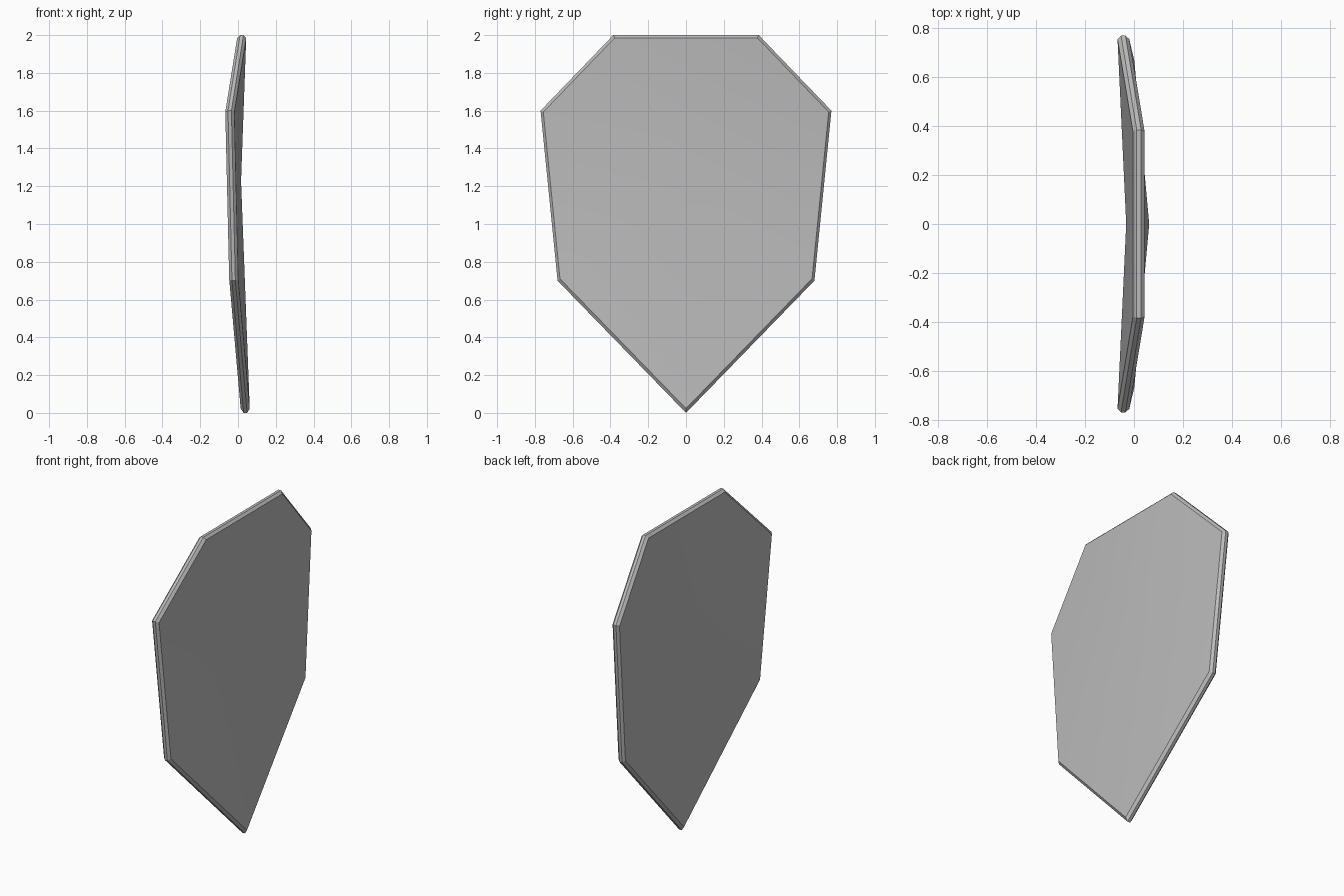
import bpy, bmesh, math
from mathutils import Vector

cube = bpy.data.objects.get("Cube")
if cube:
    bpy.data.objects.remove(cube, do_unlink=True)

# One grey for the whole plate
grey = bpy.data.materials.new("stone_grey")
grey.use_nodes = True
colour = (0.5, 0.5, 0.5, 1)
grey.diffuse_color = colour
grey.node_tree.nodes["Principled BSDF"].inputs["Base Color"].default_value = colour

# Warped outline: right half from top to bottom, mirrored, plus the tip
half = [Vector(p) for p in ((0.02, 0.385, 2), (-0.044, 0.77, 1.6), (-0.023, 0.68, 0.7))]
tip = Vector((0.039, 0, 0))
outline = half + [tip] + [Vector((p.x, -p.y, p.z)) for p in reversed(half)]
centre = sum(outline, Vector()) / len(outline)

# Cross-section of the rim: (offset through the plate, scale of the outline)
rim = [(-0.024, 0.981), (-0.009, 1), (0.009, 1), (0.024, 0.981)]

bm = bmesh.new()
loops = [[bm.verts.new(centre + (p - centre) * s + Vector((dx, 0, 0))) for p in outline]
         for dx, s in rim]
count = len(outline)

# Bevelled rim
for a, b in zip(loops, loops[1:]):
    for i in range(count):
        j = (i + 1) % count
        bm.faces.new((a[i], a[j], b[j], b[i]))

# Both broad faces fan out from a middle point
for loop, (dx, s) in ((loops[0], rim[0]), (loops[-1], rim[-1])):
    middle = bm.verts.new(centre + Vector((dx, 0, 0)))
    for i in range(count):
        bm.faces.new((loop[i], loop[(i + 1) % count], middle))
bmesh.ops.recalc_face_normals(bm, faces=bm.faces)

mesh = bpy.data.meshes.new("shield_plate")
bm.to_mesh(mesh)
bm.free()
mesh.materials.append(grey)
plate = bpy.data.objects.new("shield_plate", mesh)
bpy.context.collection.objects.link(plate)

# Soft broad faces, crisp rim
bpy.ops.object.select_all(action="DESELECT")
plate.select_set(True)
bpy.context.view_layer.objects.active = plate
bpy.ops.object.shade_smooth_by_angle(angle=math.radians(20))
